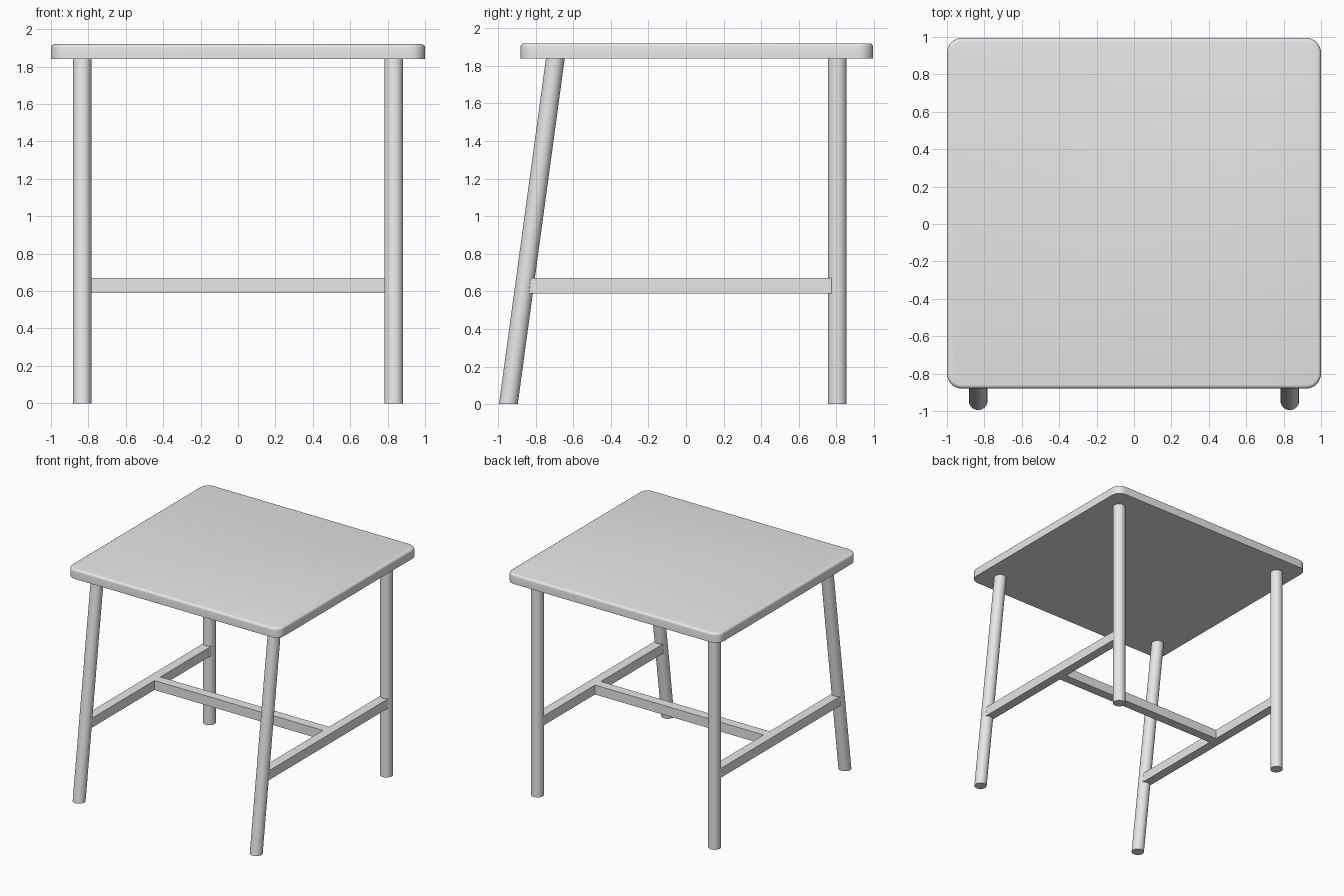
import bpy
import bmesh
import math
from mathutils import Vector

cube = bpy.data.objects.get("Cube")
if cube:
    bpy.data.objects.remove(cube, do_unlink=True)

# One plain grey for the whole table
grey = bpy.data.materials.new("light_grey")
grey.use_nodes = True
colour = (0.8, 0.8, 0.8, 1)
grey.diffuse_color = colour
grey.node_tree.nodes["Principled BSDF"].inputs["Base Color"].default_value = colour

LEG_X = 0.833
LEG_RADIUS = 0.05
UNDERSIDE = 1.84
RAIL = 0.08
RAIL_Z = 0.63


def finish(name, bm, smooth=False):
    bmesh.ops.recalc_face_normals(bm, faces=bm.faces)
    mesh = bpy.data.meshes.new(name)
    bm.to_mesh(mesh)
    bm.free()
    mesh.materials.append(grey)
    obj = bpy.data.objects.new(name, mesh)
    bpy.context.collection.objects.link(obj)
    if smooth:
        bpy.ops.object.select_all(action="DESELECT")
        obj.select_set(True)
        bpy.context.view_layer.objects.active = obj
        bpy.ops.object.shade_smooth_by_angle(angle=math.radians(35))
    return obj


def box(low, high):
    bm = bmesh.new()
    bmesh.ops.create_cube(bm, size=1)
    low, high = Vector(low), Vector(high)
    for v in bm.verts:
        v.co = (low + high) / 2 + v.co * (high - low)
    return bm


def leg(name, x, foot_y, top_y):
    # Round leg with level ends, leaning from foot to top
    bm = bmesh.new()
    bmesh.ops.create_cone(bm, cap_ends=True, segments=32, radius1=LEG_RADIUS,
                          radius2=LEG_RADIUS, depth=UNDERSIDE)
    for v in bm.verts:
        v.co.x += x
        v.co.y += top_y if v.co.z > 0 else foot_y
        v.co.z += UNDERSIDE / 2
    finish(name, bm, smooth=True)


# Top board: rounded corners, softened upper rim, sharp lower rim
bm = box((-1, -0.88, UNDERSIDE), (1, 0.995, 1.92))
corners = [e for e in bm.edges if abs(e.verts[0].co.z - e.verts[1].co.z) > 0.01]
bmesh.ops.bevel(bm, geom=corners, offset=0.08, segments=8, profile=0.5, affect="EDGES")
rim = [e for e in bm.edges if all(v.co.z > 1.91 for v in e.verts)]
bmesh.ops.bevel(bm, geom=rim, offset=0.02, segments=4, profile=0.5, affect="EDGES")
finish("table_top", bm, smooth=True)

# Legs and side rails
for side, sign in (("left", 1), ("right", -1)):
    x = sign * LEG_X
    leg("front_leg_" + side, x, -0.945, -0.695)
    leg("back_leg_" + side, x, 0.805, 0.805)
    finish("side_rail_" + side,
           box((x - RAIL / 2, -0.86, RAIL_Z - RAIL / 2),
               (x + RAIL / 2, 0.805, RAIL_Z + RAIL / 2)))

# Cross rail joining the side rails
inner = LEG_X - RAIL / 2
finish("cross_rail", box((-inner, 0.01, RAIL_Z - RAIL / 2),
                         (inner, 0.09, RAIL_Z + RAIL / 2)))
